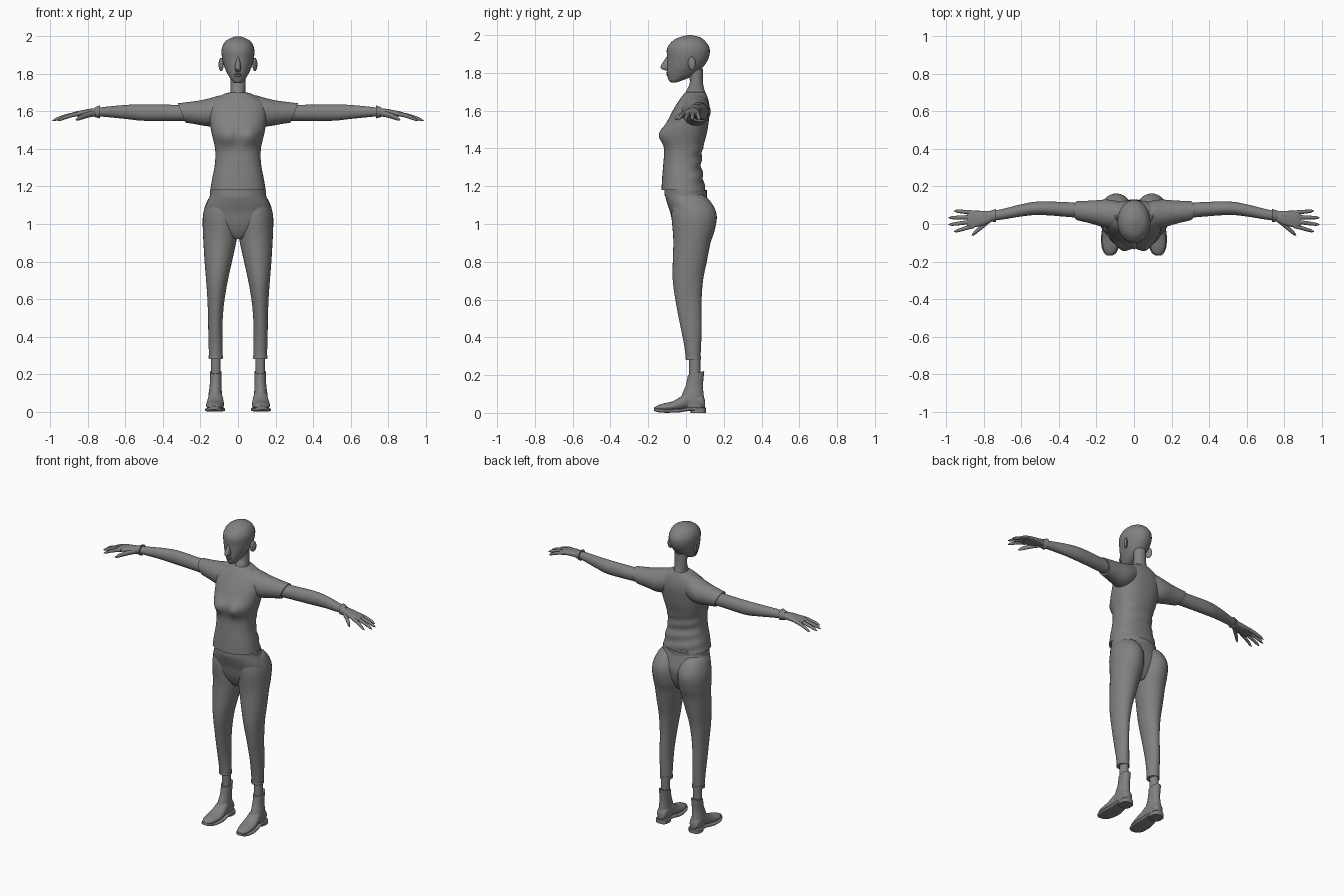
import bpy
import bmesh
import math
from mathutils import Vector

default_cube = bpy.data.objects.get("Cube")
if default_cube:
    bpy.data.objects.remove(default_cube)

# One plain grey for the whole figure
colour = (.22, .22, .22, 1)
grey = bpy.data.materials.new("plain_grey")
grey.use_nodes = True
grey.diffuse_color = colour
grey.node_tree.nodes["Principled BSDF"].inputs["Base Color"].default_value = colour


def finish(name, bm):
    bmesh.ops.recalc_face_normals(bm, faces=bm.faces)
    mesh = bpy.data.meshes.new(name)
    bm.to_mesh(mesh)
    bm.free()
    mesh.materials.append(grey)
    obj = bpy.data.objects.new(name, mesh)
    bpy.context.collection.objects.link(obj)
    bpy.ops.object.select_all(action="DESELECT")
    obj.select_set(True)
    bpy.context.view_layer.objects.active = obj
    bpy.ops.object.shade_smooth_by_angle(angle=math.radians(50))
    return obj


def spline(rows, steps):
    """Fill in smooth cross-sections between the given ones."""
    filled = []
    for i, (start, end) in enumerate(zip(rows, rows[1:])):
        before = rows[max(i - 1, 0)]
        after = rows[min(i + 2, len(rows) - 1)]
        for k in range(steps):
            t = k / steps
            section = []
            for p, q, b, a in zip(start, end, before, after):
                m, n, d = (q - b) / 2, (a - p) / 2, q - p
                section.append(p + m * t + (3 * d - 2 * m - n) * t ** 2 + (m + n - 2 * d) * t ** 3)
            filled.append(section)
    return filled + [rows[-1]]


def bulge(value, power):
    """Make an oval squarer when the power is below one."""
    return math.copysign(abs(value) ** power, value)


def loft(name, axis, rows, sign=1, sides=32, steps=5, power=1, shape=None):
    """Skin oval sections; each row is a position and the low and high limits across it."""
    bm = bmesh.new()
    rings = []
    for along, low_a, high_a, low_b, high_b in spline(rows, steps):
        ring = []
        for k in range(sides):
            angle = math.tau * k / sides
            a = (low_a + high_a) / 2 + (high_a - low_a) / 2 * bulge(math.cos(angle), power)
            b = (low_b + high_b) / 2 + (high_b - low_b) / 2 * bulge(math.sin(angle), power)
            point = Vector({"x": (along, a, b), "y": (a, along, b), "z": (a, b, along)}[axis])
            if shape:
                point = shape(point)
            point.x *= sign
            ring.append(bm.verts.new(point))
        rings.append(ring)
    for lower, upper in zip(rings, rings[1:]):
        for k in range(sides):
            n = (k + 1) % sides
            bm.faces.new((lower[k], lower[n], upper[n], upper[k]))
    bm.faces.new(rings[0])
    bm.faces.new(rings[-1])
    return finish(name, bm)


def even_loft(name, rows, **options):
    """Upright loft centred on x; each row is height, half width, front and back."""
    return loft(name, "z", [(z, -w, w, front, back) for z, w, front, back in rows], **options)


def band(name, axis, start, end, limits, sign=1, **options):
    """Straight piece with the same section at both ends."""
    return loft(name, axis, [(start, *limits), (end, *limits)], sign, steps=1, **options)


def finger(name, base, tip, radius, sign):
    """Tapered, rounded and slightly drooping finger."""
    base, tip = Vector(base), Vector(tip)
    rows = []
    for k in range(9):
        t = k / 8
        x, y, z = base.lerp(tip, t)
        z += .02 * t * (1 - t)
        r = radius * (1 - t / 4) * math.sqrt(1.01 - t ** 8)
        rows.append((x, y - r, y + r, z - r, z + r))
    return loft(name, "x", rows, sign, sides=12, steps=2)


def ball(name, centre, size, tilt=0):
    bm = bmesh.new()
    bmesh.ops.create_uvsphere(bm, u_segments=20, v_segments=12, radius=1)
    obj = finish(name, bm)
    obj.location, obj.scale, obj.rotation_euler = centre, size, (0, 0, tilt)
    return obj


def drape(point):
    """Push out the bust and crease the shirt at the waist."""
    x, y, z = point
    if y < 0:
        point.y -= .03 * math.exp(-((z - 1.47) / .05) ** 2 - ((abs(x) - .06) / .05) ** 2)
    elif z < 1.4:
        point.y += .004 * math.sin(z * 90 + x * 20)
    return point


def slant_sleeve(point):
    """Let the top of the sleeve end reach further out."""
    point.x += max(0, point.x - .2) * (point.z - 1.59) * 4
    return point


def slant_boot_top(point):
    """Raise the back of the boot opening."""
    point.z += max(0, point.z - .15) * (point.y - .05) * 4
    return point


def turn_toe(point):
    point.x += max(0, -point.y) * .06
    return point


# Head and neck
even_loft("head", [
    (1.75, .015, -.08, -.05), (1.76, .03, -.09, -.02), (1.79, .05, -.1, .05),
    (1.83, .07, -.1, .09), (1.88, .084, -.1, .12), (1.93, .087, -.1, .125),
    (1.97, .07, -.07, .1), (1.99, .04, -.03, .07), (2, .01, .01, .03)])
even_loft("neck", [(1.66, .05, -.01, .11), (1.7, .04, 0, .1), (1.75, .04, .02, .09),
                   (1.82, .04, .01, .09)])
even_loft("nose", [(1.89, .006, -.1, -.08), (1.83, .017, -.135, -.08),
                   (1.81, .01, -.1, -.08)], sides=16)
ball("upper_lip", (0, -.095, 1.8), (.02, .01, .006))
ball("lower_lip", (0, -.094, 1.79), (.02, .01, .007))

# Shirt body
even_loft("shirt", [
    (1.18, .148, -.13, .1), (1.25, .136, -.126, .09), (1.32, .123, -.12, .08),
    (1.4, .122, -.115, .09), (1.48, .14, -.12, .11), (1.54, .15, -.1, .12),
    (1.6, .155, -.07, .126), (1.65, .14, -.04, .12), (1.69, .08, -.01, .106),
    (1.7, .05, 0, .1)], power=.85, sides=48, shape=drape)

# Trouser top
even_loft("trouser_hips", [
    (.92, .03, -.03, .08), (.95, .09, -.05, .1), (1, .15, -.07, .12), (1.06, .178, -.083, .13),
    (1.11, .167, -.1, .12), (1.15, .15, -.11, .11), (1.19, .14, -.11, .1)], power=.9, sides=40)
band("waistband", "z", 1.15, 1.18, (-.15, .15, -.115, .11), sides=40)

for side, s in {"left": 1, "right": -1}.items():
    ball(side + "_ear", (s * .09, .03, 1.85), (.01, .022, .036), s * -.5)

    # Sleeve, arm and cuff
    loft(side + "_sleeve", "x", [
        (.05, 0, .11, 1.56, 1.69), (.1, -.02, .124, 1.53, 1.684), (.15, -.02, .13, 1.52, 1.67),
        (.22, 0, .125, 1.53, 1.655), (.3, .02, .122, 1.54, 1.643)], s, shape=slant_sleeve)
    loft(side + "_arm", "x", [
        (.22, .025, .115, 1.55, 1.64), (.32, .035, .115, 1.55, 1.635),
        (.5, .048, .12, 1.55, 1.638), (.6, .04, .105, 1.56, 1.634),
        (.7, .024, .08, 1.57, 1.625), (.77, .016, .066, 1.575, 1.616)], s)
    loft(side + "_wrist_cuff", "x", [
        (.735, .01, .08, 1.563, 1.633), (.765, .014, .07, 1.57, 1.62)], s)

    # Hand
    loft(side + "_palm", "x", [
        (.75, .016, .068, 1.575, 1.618), (.8, -.005, .07, 1.575, 1.612),
        (.86, -.018, .07, 1.573, 1.6), (.89, -.01, .06, 1.575, 1.59)], s, power=.8)
    for i, digit in enumerate(("little", "ring", "middle", "index")):
        reach = .96 if digit in ("little", "index") else .99
        finger(f"{side}_{digit}_finger", (.85, .06 - .023 * i, 1.587),
               (reach, .07 - .037 * i, 1.55), .012, s)
    finger(side + "_thumb", (.76, .03, 1.59), (.865, -.06, 1.555), .017, s)

    # Trouser leg, hem and ankle
    loft(side + "_trouser_leg", "z", [
        (.28, .082, .153, 0, .076), (.36, .082, .157, -.01, .08), (.46, .083, .159, -.03, .083),
        (.58, .074, .162, -.053, .082), (.7, .054, .17, -.07, .09), (.8, .032, .178, -.07, .11),
        (.9, .01, .184, -.067, .13), (.96, 0, .187, -.07, .15), (1.03, 0, .188, -.076, .163),
        (1.08, .005, .18, -.075, .153), (1.13, .02, .16, -.065, .12),
        (1.16, .04, .13, -.04, .08)], s)
    band(side + "_trouser_hem", "z", .283, .3, (.079, .157, -.003, .079), s)
    band(side + "_ankle", "z", .15, .3, (.092, .145, .017, .076), s)

    # Ankle boot
    loft(side + "_boot_shaft", "z", [
        (.02, .085, .156, -.01, .1), (.06, .083, .158, -.03, .1), (.1, .086, .156, -.02, .093),
        (.15, .088, .15, 0, .09), (.21, .087, .15, .01, .097)], s, shape=slant_boot_top)
    foot = [(-.165, .11, .13, .02, .03), (-.15, .09, .146, .014, .04), (-.12, .078, .16, .01, .05),
            (-.07, .07, .166, .01, .062), (-.03, .074, .164, .012, .085),
            (.02, .082, .158, .02, .12), (.08, .086, .154, .02, .1), (.1, .1, .14, .02, .07)]
    loft(side + "_boot_foot", "y", foot, s, shape=turn_toe)
    sole = [(y * 1.02, x0 - .005, x1 + .005, z0 - .009, z0 + .01) for y, x0, x1, z0, z1 in foot]
    loft(side + "_boot_sole", "y", sole, s, power=.5, shape=turn_toe)
    band(side + "_boot_heel", "z", 0, .025, (.08, .16, .025, .106), s, power=.7)
